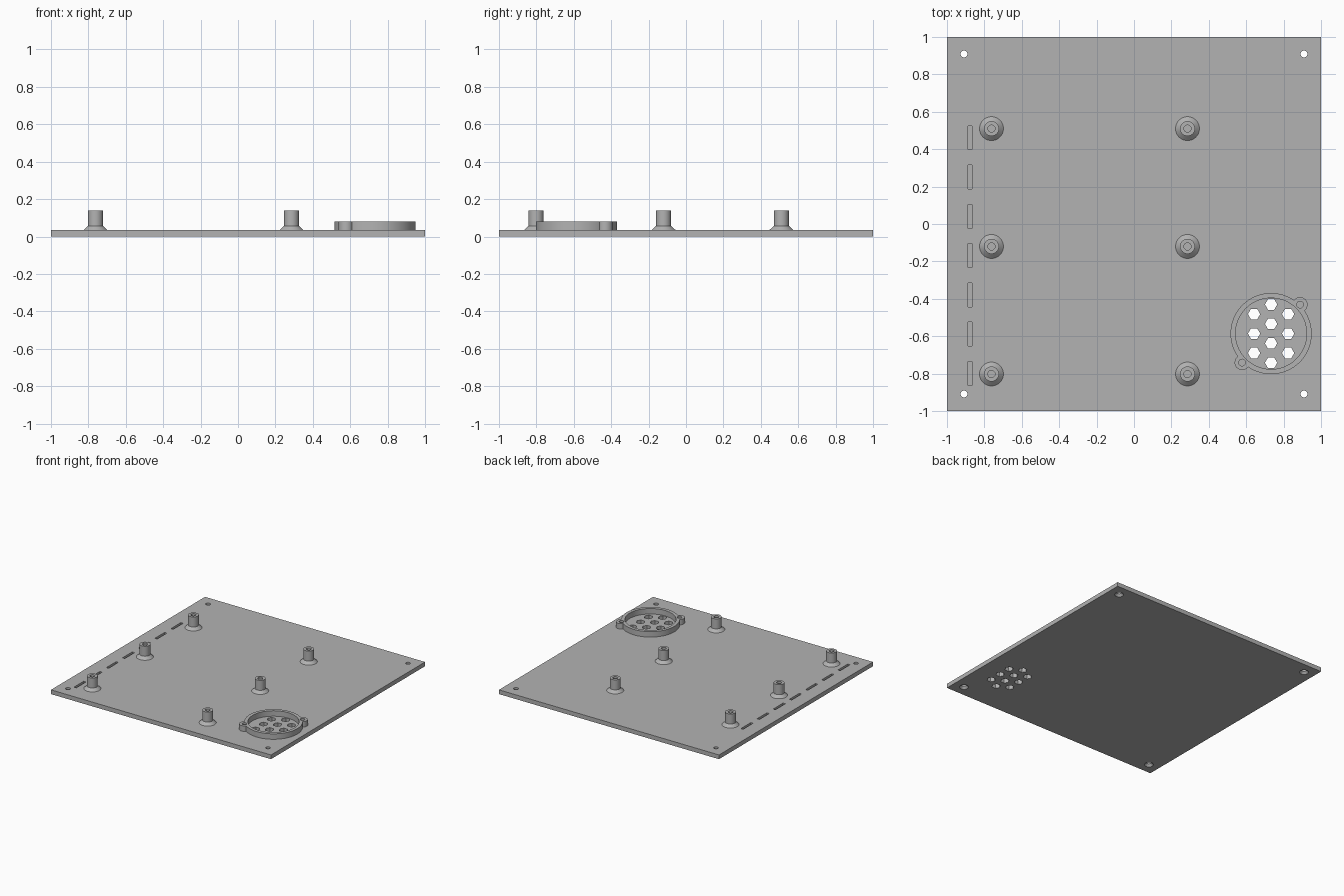
import bpy, bmesh, math
from mathutils import Matrix

if "Cube" in bpy.data.objects:
    bpy.data.objects.remove(bpy.data.objects["Cube"])

grey = bpy.data.materials.new("grey plastic")
grey.diffuse_color = (0.45, 0.45, 0.45, 1)
grey.use_nodes = True
grey.node_tree.nodes["Principled BSDF"].inputs["Base Color"].default_value = grey.diffuse_color

PLATE = 0.035
RING_TOP = 0.08
POST_TOP = 0.139
FAN = (0.733, -0.586)
EAR = 0.155


def lathe(bm, profile, x, y, n=48, closed=False):
    """Revolve (radius, z) points; cap both ends unless the profile is a closed loop."""
    rings = [[bm.verts.new((x + r * math.cos(2 * math.pi * i / n),
                            y + r * math.sin(2 * math.pi * i / n), z)) for i in range(n)]
             for r, z in profile]
    pairs = list(zip(rings, rings[1:]))
    if closed:
        pairs.append((rings[-1], rings[0]))
    else:
        bm.faces.new(rings[0][::-1])
        bm.faces.new(rings[-1])
    for a, b in pairs:
        for i in range(n):
            j = (i + 1) % n
            bm.faces.new((a[i], a[j], b[j], b[i]))


def box(bm, x, y, z0, z1, sx, sy):
    m = Matrix.Translation((x, y, (z0 + z1) / 2)) @ Matrix.Diagonal((sx, sy, z1 - z0, 1))
    bmesh.ops.create_cube(bm, size=1, matrix=m)


def finish(bm, name):
    bmesh.ops.recalc_face_normals(bm, faces=bm.faces)
    me = bpy.data.meshes.new(name)
    bm.to_mesh(me)
    bm.free()
    me.materials.append(grey)
    ob = bpy.data.objects.new(name, me)
    bpy.context.collection.objects.link(ob)
    return ob


def boolean(ob, other, op):
    mod = ob.modifiers.new("bool", 'BOOLEAN')
    mod.operation, mod.object, mod.solver = op, other, 'EXACT'
    bpy.context.view_layer.objects.active = ob
    bpy.ops.object.modifier_apply(modifier=mod.name)
    bpy.data.objects.remove(other)


def smooth(ob):
    bpy.ops.object.select_all(action='DESELECT')
    ob.select_set(True)
    bpy.context.view_layer.objects.active = ob
    bpy.ops.object.shade_smooth_by_angle(angle=math.radians(30))


# Base plate
bm = bmesh.new()
box(bm, 0, 0, 0, PLATE, 2, 2)
plate = finish(bm, "base_plate")

# Holes in the plate: countersunk corners, hexagonal grille, blind slots
bm = bmesh.new()
for sx in (-1, 1):
    for sy in (-1, 1):
        lathe(bm, [(0.034, -0.01), (0.034, 0), (0.018, 0.018), (0.018, 0.06)],
              sx * 0.909, sy * 0.909, 32)
for col, offsets in ((-1, (-1, 0, 1)), (0, (-1.5, -0.5, 0.5, 1.5)), (1, (-1, 0, 1))):
    for k in offsets:
        lathe(bm, [(0.033, -0.01), (0.033, 0.06)],
              FAN[0] + col * 0.091, FAN[1] + k * 0.104, 6)
for i in range(7):
    box(bm, -0.877, 0.461 - 0.21 * i, 0.015, 0.06, 0.021, 0.128)
boolean(plate, finish(bm, "plate_cutter"), 'DIFFERENCE')

# Round grille collar with two screw ears
bm = bmesh.new()
lathe(bm, [(0.217, PLATE), (0.217, RING_TOP)], *FAN, 96)
collar = finish(bm, "grille_collar")
bm = bmesh.new()
for s in (-1, 1):
    lathe(bm, [(0.04, PLATE), (0.04, RING_TOP)], FAN[0] + s * EAR, FAN[1] + s * EAR, 32)
boolean(collar, finish(bm, "ears"), 'UNION')
bm = bmesh.new()
lathe(bm, [(0.19, 0.0), (0.19, 0.1)], *FAN, 96)
for s in (-1, 1):
    lathe(bm, [(0.018, 0.0), (0.018, 0.1)], FAN[0] + s * EAR, FAN[1] + s * EAR, 32)
boolean(collar, finish(bm, "collar_cutter"), 'DIFFERENCE')
smooth(collar)

# Six hollow standoffs with flared feet
for i, x in enumerate((-0.762, 0.286)):
    for j, y in enumerate((0.51, -0.12, -0.802)):
        bm = bmesh.new()
        lathe(bm, [(0.064, PLATE - 0.002), (0.064, PLATE), (0.04, 0.057), (0.04, POST_TOP),
                   (0.019, POST_TOP), (0.019, PLATE - 0.002)], x, y, closed=True)
        smooth(finish(bm, f"standoff_{i * 3 + j + 1}"))
